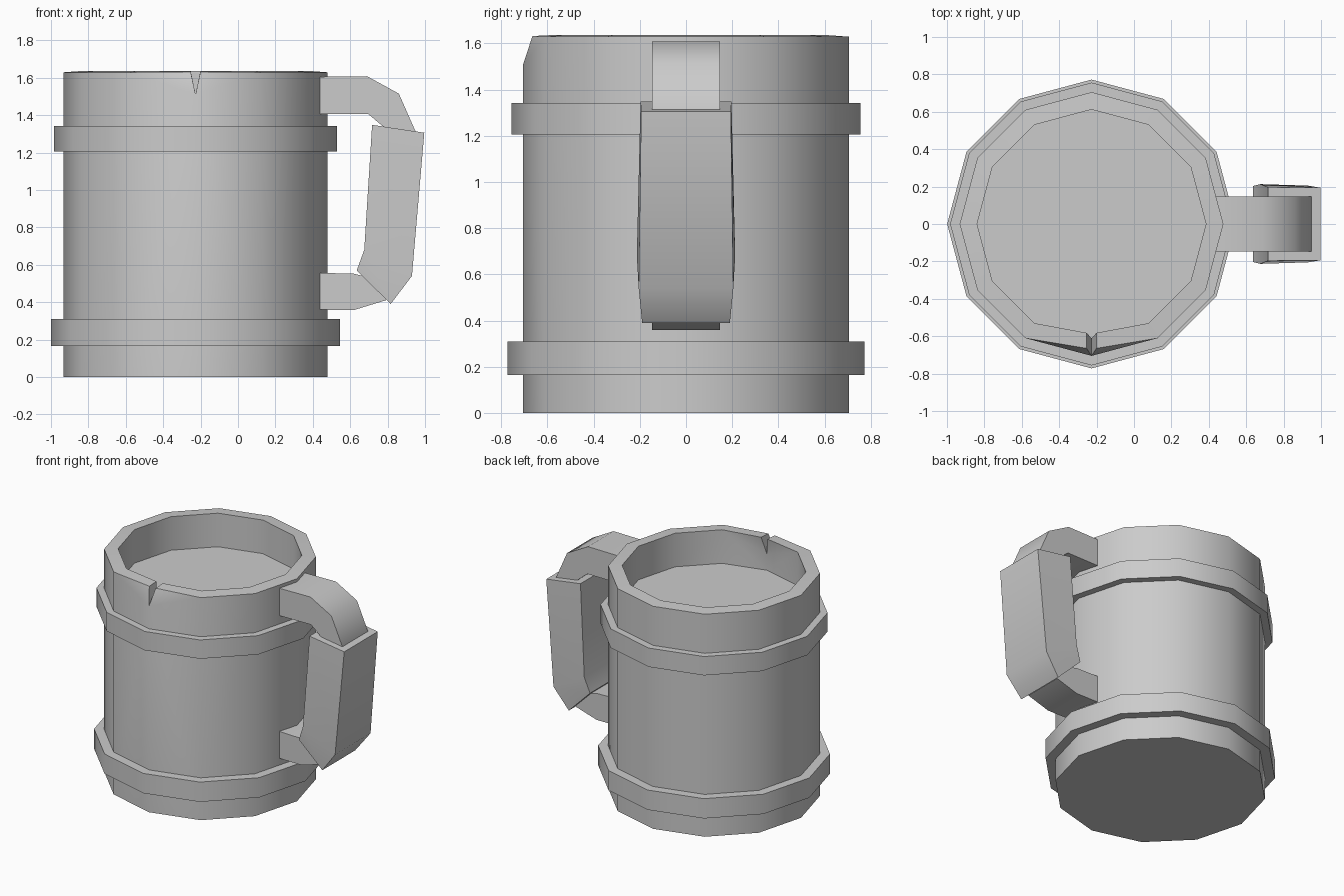
import bpy, bmesh, math

if "Cube" in bpy.data.objects:
    bpy.data.objects.remove(bpy.data.objects["Cube"])

CX = -0.227   # mug axis
N = 12        # sides


def finish(name, bm, angle=35):
    bmesh.ops.recalc_face_normals(bm, faces=bm.faces)
    me = bpy.data.meshes.new(name)
    bm.to_mesh(me)
    bm.free()
    ob = bpy.data.objects.new(name, me)
    bpy.context.collection.objects.link(ob)
    me.shade_smooth()
    me.set_sharp_from_angle(angle=math.radians(angle))
    return ob


def ring(bm, r, z):
    return [bm.verts.new((CX + r * math.cos(2 * math.pi * i / N),
                          r * math.sin(2 * math.pi * i / N), z)) for i in range(N)]


# Mug body: outer wall, rim, inner wall and raised floor, with a chip in the front of the rim
bm = bmesh.new()
loops = [ring(bm, 0.705, 0), ring(bm, 0.705, 1.629),
         ring(bm, 0.612, 1.636), ring(bm, 0.612, 1.39)]
bottom, outer, inner, floor = loops
bm.faces.new(bottom)
bm.faces.new(floor)
for i in range(N):
    j = (i + 1) % N
    if 9 not in (i, j):
        for a, b in zip(loops, loops[1:]):
            bm.faces.new((a[i], a[j], b[j], b[i]))

# the front rim vertices drop to become the bottom of the chip
tip_o, tip_i = outer[9], inner[9]
tip_o.co.z = 1.51
tip_i.co.z = 1.51
for side, k in ((-1, 8), (1, 10)):
    lip_o = bm.verts.new((CX + side * 0.026, -0.665, 1.632))
    lip_i = bm.verts.new((CX + side * 0.026, -0.582, 1.636))
    bm.faces.new((bottom[k], bottom[9], tip_o, outer[k]))
    bm.faces.new((outer[k], tip_o, lip_o))
    bm.faces.new((outer[k], lip_o, lip_i, inner[k]))
    bm.faces.new((inner[k], lip_i, tip_i))
    bm.faces.new((inner[k], tip_i, floor[9], floor[k]))
    bm.faces.new((tip_o, tip_i, lip_i, lip_o))
finish("mug_body", bm)


# Hoops around the body
def hoop(name, r, z0, z1):
    bm = bmesh.new()
    ls = [ring(bm, r, z0), ring(bm, r, z1), ring(bm, 0.69, z1), ring(bm, 0.69, z0)]
    for a, b in zip(ls, ls[1:] + ls[:1]):
        for i in range(N):
            j = (i + 1) % N
            bm.faces.new((a[i], a[j], b[j], b[i]))
    finish(name, bm)


hoop("lower_hoop", 0.772, 0.165, 0.31)
hoop("upper_hoop", 0.756, 1.205, 1.343)


# Handle parts: sections of (outer x, z, half width), (inner x, z, half width)
def sweep(name, sections, angle):
    bm = bmesh.new()
    rows = []
    for (ox, oz, ow), (ix, iz, iw) in sections:
        rows.append([bm.verts.new(c) for c in
                     ((ox, -ow, oz), (ox, ow, oz), (ix, iw, iz), (ix, -iw, iz))])
    for a, b in zip(rows, rows[1:]):
        for i in range(4):
            j = (i + 1) % 4
            bm.faces.new((a[i], a[j], b[j], b[i]))
    bm.faces.new(rows[0])
    bm.faces.new(rows[-1])
    finish(name, bm, angle)


W = 0.148
sweep("handle", [
    ((0.438, 1.605, W), (0.438, 1.405, W)),
    ((0.69, 1.608, W), (0.695, 1.407, W)),
    ((0.86, 1.515, W), (0.775, 1.34, W)),
    ((0.955, 1.30, W), (0.79, 1.28, W)),
    ((0.89, 0.60, W), (0.73, 0.66, W)),
    ((0.79, 0.41, W), (0.67, 0.54, W)),
    ((0.62, 0.358, W), (0.62, 0.552, W)),
    ((0.438, 0.36, W), (0.438, 0.557, W)),
], 42)

# Wider grip over the outside of the handle
sweep("grip", [
    ((0.996, 1.306, 0.194), (0.717, 1.348, 0.197)),
    ((0.93, 0.54, 0.205), (0.675, 0.68, 0.213)),
    ((0.816, 0.39, 0.19), (0.635, 0.57, 0.203)),
], 42)
